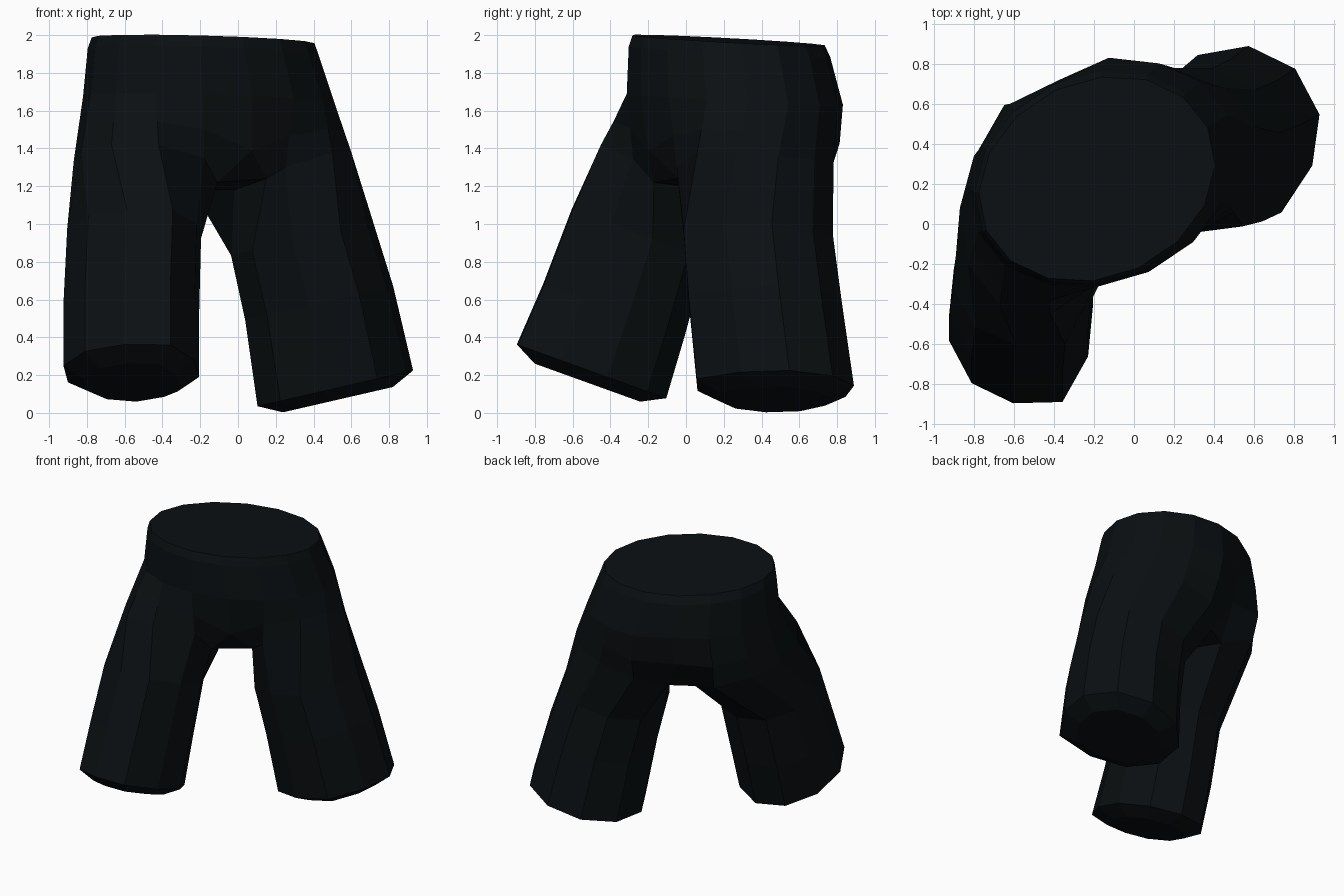
import bpy, bmesh
from math import sin, cos, radians
from mathutils import Vector

if "Cube" in bpy.data.objects:
    bpy.data.objects.remove(bpy.data.objects["Cube"])

TURN = radians(25)  # hips are turned about the vertical axis


def hip_ring(center, a, b, z, bulge=1.0, seam=1.0):
    """16-sided ellipse, starting at the front centre and running round past the left leg."""
    pts = []
    for k in range(16):
        t = radians(-90 - 22.5 * k)
        s = {7: bulge, 8: seam, 9: bulge}.get(k, 1.0)
        u, v = a * cos(t) * s, b * sin(t) * s
        x = center[0] + u * cos(TURN) - v * sin(TURN)
        y = center[1] + u * sin(TURN) + v * cos(TURN)
        pts.append(Vector((x, y, z - 0.05 * y - 0.02 * x)))
    return pts


def leg_ring(c, rx, ry, sx, sy, start, step, size=1.02):
    """10-sided tilted ring; sx and sy are the slopes of its plane."""
    pts = []
    for k in range(10):
        t = radians(start + step * k)
        f = size * (1.13 if k == 2 else 1.0)  # squarer front corner
        dx, dy = f * rx * cos(t), f * ry * sin(t)
        pts.append(Vector((c[0] + dx, c[1] + dy, c[2] + sx * dx + sy * dy)))
    return pts


bm = bmesh.new()


def add(pts):
    return [bm.verts.new(p) for p in pts]


def bridge(r1, r2, closed=True):
    n = len(r1)
    for i in range(n if closed else n - 1):
        j = (i + 1) % n
        bm.faces.new((r1[i], r1[j], r2[j], r2[i]))


# Upper outline of each leg (front to back round the outside) and its crotch edge
left_out = [(-0.18, -0.28, 1.35), (-0.42, -0.45, 1.42), (-0.67, -0.41, 1.42),
            (-0.83, -0.20, 1.38), (-0.87, 0.08, 1.33), (-0.80, 0.34, 1.30), (-0.63, 0.56, 1.26)]
right_out = [(0.25, -0.05, 1.30), (0.50, 0.06, 1.38), (0.60, 0.26, 1.38),
             (0.60, 0.49, 1.36), (0.45, 0.68, 1.34), (0.20, 0.78, 1.32), (-0.08, 0.76, 1.26)]
left_in = [(-0.11, -0.17, 1.22), (-0.21, 0.15, 1.18), (-0.41, 0.47, 1.18)]
right_in = [(0.15, -0.04, 1.24), (-0.02, 0.27, 1.18), (-0.24, 0.57, 1.18)]

# Waist and hips, with a fuller belly and seat
hips = hip_ring((-0.155, 0.25), 0.69, 0.54, 1.67, 1.03, 0.96)
outline = [(0.05, -0.12, 1.27)] + left_out + [(-0.36, 0.60, 1.22)] + right_out[::-1]
low = [h.lerp(Vector(s), 0.55) for h, s in zip(hips, outline)]
for k, f in ((0, 1.06), (7, 1.05), (9, 1.04)):
    low[k].x = -0.16 + (low[k].x + 0.16) * f
    low[k].y = 0.25 + (low[k].y - 0.25) * f
low[0].z = 1.39
rings = [add(hip_ring((-0.185, 0.225), 0.61, 0.49, 1.98)),
         add(hip_ring((-0.185, 0.23), 0.63, 0.515, 1.92)),
         add(hips), add(low)]
bm.faces.new(rings[0])
for r1, r2 in zip(rings, rings[1:]):
    bridge(r1, r2)

# Join the hips to the leg tops, and close the crotch between them
w = rings[-1]
li, ri = add(left_in), add(right_in)
left_top = [li[0]] + add(left_out) + [li[2]]
right_top = [ri[0]] + add(right_out) + [ri[2]]
bridge(w[0:9], left_top, False)
bridge([w[0]] + w[:7:-1], right_top, False)
bm.faces.new((w[0], li[0], ri[0]))
bm.faces.new((w[8], li[2], ri[2]))
bridge(li, ri, False)

# Legs: centre, x radius, y radius of each ring down to the hem
left_leg = [((-0.55, -0.25, 0.95), 0.355, 0.35), ((-0.565, -0.38, 0.55), 0.36, 0.37),
            ((-0.565, -0.50, 0.22), 0.36, 0.39)]
right_leg = [((0.34, 0.385, 0.92), 0.375, 0.39), ((0.43, 0.42, 0.58), 0.39, 0.40),
             ((0.515, 0.475, 0.13), 0.41, 0.41)]
for prev, leg, sx, sy, start, step in (
        (left_top + [li[1]], left_leg, 0, -0.36, 12, -36),
        (right_top + [ri[1]], right_leg, 0.23, 0, 226, 36)):
    for c, rx, ry in leg:
        ring = add(leg_ring(c, rx, ry, sx, sy, start, step))
        bridge(prev, ring)
        prev = ring
    # shallow bulging hem cap
    c = (c[0] + sx * 0.06, c[1] + sy * 0.06, c[2] - 0.06)
    cap = add(leg_ring(c, rx, ry, sx, sy, start, step, 0.72))
    bridge(prev, cap)
    bm.faces.new(cap)

bmesh.ops.recalc_face_normals(bm, faces=bm.faces)
mesh = bpy.data.meshes.new("trousers")
bm.to_mesh(mesh)
bm.free()
trousers = bpy.data.objects.new("trousers", mesh)
bpy.context.collection.objects.link(trousers)

# Near-black cloth
cloth = bpy.data.materials.new("dark_cloth")
cloth.diffuse_color = (0.0032, 0.0048, 0.0058, 1)
cloth.use_nodes = True
cloth.node_tree.nodes["Principled BSDF"].inputs["Base Color"].default_value = cloth.diffuse_color
mesh.materials.append(cloth)
